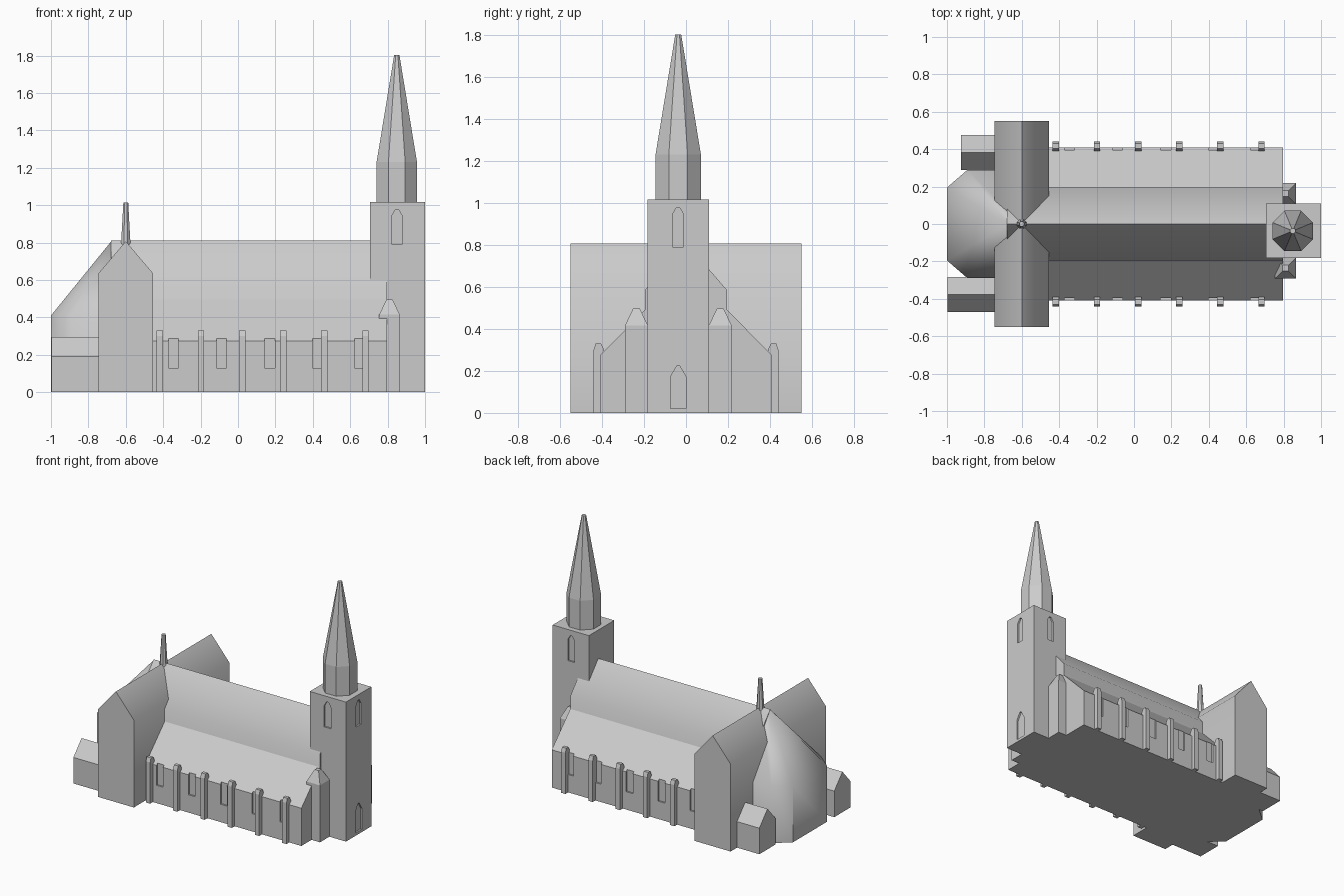
import bpy, bmesh, math
from mathutils import Matrix

if "Cube" in bpy.data.objects:
    bpy.data.objects.remove(bpy.data.objects["Cube"])

stone = bpy.data.materials.new("grey stone")
stone.diffuse_color = (0.6, 0.6, 0.6, 1)
stone.use_nodes = True
stone.node_tree.nodes["Principled BSDF"].inputs["Base Color"].default_value = stone.diffuse_color


def finish(name, bm, smooth=None):
    bmesh.ops.recalc_face_normals(bm, faces=bm.faces)
    me = bpy.data.meshes.new(name)
    bm.to_mesh(me)
    bm.free()
    me.materials.append(stone)
    ob = bpy.data.objects.new(name, me)
    bpy.context.collection.objects.link(ob)
    if smooth:
        bpy.ops.object.select_all(action='DESELECT')
        ob.select_set(True)
        bpy.context.view_layer.objects.active = ob
        bpy.ops.object.shade_smooth_by_angle(angle=math.radians(smooth))
    return ob


def add_prism(bm, profile, axis, a, b):
    """Extrude a 2D profile along an axis; the profile is in the other two axes, in order."""
    def put(p, t):
        return {'x': (t, p[0], p[1]), 'y': (p[0], t, p[1]), 'z': (p[0], p[1], t)}[axis]
    lo = [bm.verts.new(put(p, a)) for p in profile]
    hi = [bm.verts.new(put(p, b)) for p in profile]
    bm.faces.new(lo)
    bm.faces.new(hi)
    n = len(profile)
    for i in range(n):
        j = (i + 1) % n
        bm.faces.new((lo[i], lo[j], hi[j], hi[i]))


def prism(name, profile, axis, a, b, smooth=None):
    bm = bmesh.new()
    add_prism(bm, profile, axis, a, b)
    return finish(name, bm, smooth)


def gable(c, half, eave, ridge):
    return [(c - half, 0), (c + half, 0), (c + half, eave), (c, ridge), (c - half, eave)]


def loft(name, levels, sides, cx, cy):
    """Stack regular polygon rings given as (z, half width across flats)."""
    bm = bmesh.new()
    rings = []
    for z, half in levels:
        r = half / math.cos(math.pi / sides)
        rings.append([bm.verts.new((cx + r * math.cos((i + .5) * math.tau / sides),
                                    cy + r * math.sin((i + .5) * math.tau / sides), z))
                      for i in range(sides)])
    bm.faces.new(rings[0])
    bm.faces.new(rings[-1])
    for a, b in zip(rings, rings[1:]):
        for i in range(sides):
            j = (i + 1) % sides
            bm.faces.new((a[i], a[j], b[j], b[i]))
    return finish(name, bm)


def arch(c, half, z0, z1, tip=0.008):
    """Window outline with a pointed, slightly flattened head."""
    s = z1 - (half - tip) * 1.7
    return [(c - half, z0), (c + half, z0), (c + half, s), (c + tip, z1), (c - tip, z1), (c - half, s)]


def cut(target, bm):
    cutter = finish(target.name + "_window_cutter", bm)
    cutter.hide_render = True
    cutter.display_type = 'WIRE'
    mod = target.modifiers.new("windows", 'BOOLEAN')
    mod.operation = 'DIFFERENCE'
    mod.solver = 'EXACT'
    mod.object = cutter


D = 0.012  # recess depth

# Nave and lower aisles
prism("nave", gable(0, 0.195, 0.585, 0.81), 'x', -0.68, 0.797, 42)
aisles = prism("aisles", [(-0.408, 0), (0.408, 0), (0.408, 0.275), (0.19, 0.497),
                          (-0.19, 0.497), (-0.408, 0.275)], 'x', -0.6, 0.797)
bm = bmesh.new()
for x in (-0.345, -0.088, 0.17, 0.425, 0.65):
    for s in (-1, 1):
        add_prism(bm, arch(x, 0.027, 0.13, 0.31, 0.02), 'y', s * (0.408 - D), s * 0.5)
cut(aisles, bm)

# Buttresses along both aisles
for i in range(6):
    x = -0.418 + 0.22 * i
    for s in (-1, 1):
        prof = [(s * y, z) for y, z in ((0.39, 0), (0.44, 0), (0.44, 0.30), (0.43, 0.33), (0.405, 0.33), (0.39, 0.30))]
        prism("buttress", prof, 'x', x - 0.017, x + 0.017)

# Transept
prism("transept", gable(-0.6, 0.145, 0.637, 0.807), 'y', -0.55, 0.55, 42)

# Apse: cut-corner walls rising to a hipped roof
bm = bmesh.new()
plan = [(-0.6, -0.29), (-0.89, -0.29), (-1, -0.195), (-1, 0.195), (-0.89, 0.29), (-0.6, 0.29)]
low = [bm.verts.new((x, y, 0)) for x, y in plan]
top = [bm.verts.new((x, y, 0.41)) for x, y in plan]
apex = bm.verts.new((-0.675, 0, 0.81))
ridge = bm.verts.new((-0.6, 0, 0.81))
bm.faces.new(low)
for i in range(5):
    bm.faces.new((low[i], low[i + 1], top[i + 1], top[i]))
for i in range(1, 4):
    bm.faces.new((top[i], top[i + 1], apex))
bm.faces.new((top[0], top[1], apex, ridge))
bm.faces.new((top[4], top[5], ridge, apex))
bm.faces.new((low[5], low[0], top[0], ridge, top[5]))
finish("apse", bm, 42)

# Small gabled annexes beside the apse
prism("front_annex", gable(-0.377, 0.094, 0.19, 0.295), 'x', -0.998, -0.7)
prism("back_annex", gable(0.382, 0.094, 0.19, 0.295), 'x', -0.925, -0.7)

# Crossing spirelet
loft("crossing_spirelet", [(0.76, 0.027), (1.015, 0.013)], 8, -0.6, 0)

# Bell tower with recessed windows and door
TX, TY, H = 0.853, -0.037, 0.146
tower = prism("tower", [(TX - H, TY - H), (TX + H, TY - H), (TX + H, TY + H), (TX - H, TY + H)], 'z', 0, 1.017)
bm = bmesh.new()
for s in (-1, 1):
    add_prism(bm, arch(TX - 0.003, 0.027, 0.79, 0.977), 'y', TY + s * (H - D), TY + s * (H + 0.05))
add_prism(bm, arch(TY - 0.001, 0.027, 0.79, 0.977), 'x', TX + H - D, TX + H + 0.05)
add_prism(bm, arch(TY, 0.038, 0.02, 0.225, 0.006), 'x', TX + H - D, TX + H + 0.05)
cut(tower, bm)

# Octagonal spire
loft("spire", [(1.0, 0.108), (1.23, 0.108), (1.803, 0.014)], 8, TX - 0.004, TY)

# Stair turrets either side of the tower
for y in (-0.236, 0.163):
    loft("stair_turret", [(0, 0.055), (0.415, 0.055), (0.497, 0.016)], 4, 0.81, y)
